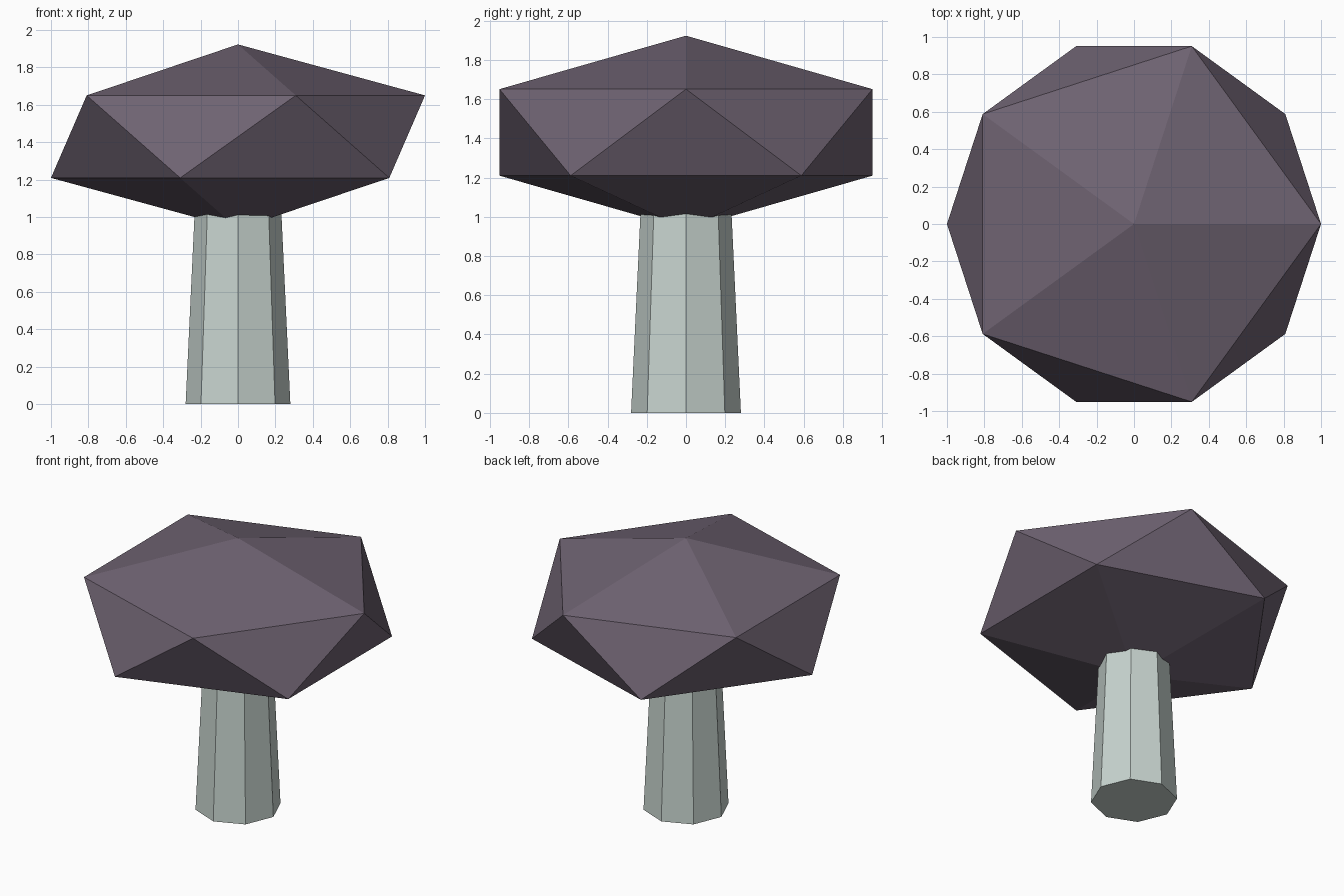
import bpy

if "Cube" in bpy.data.objects:
    bpy.data.objects.remove(bpy.data.objects["Cube"])


def material(name, rgb):
    """Flat material from 0-255 sRGB values, stored as linear."""
    def lin(c):
        c /= 255
        return c / 12.92 if c <= 0.04045 else ((c + 0.055) / 1.055) ** 2.4
    mat = bpy.data.materials.new(name)
    mat.diffuse_color = (*[lin(c) for c in rgb], 1)
    mat.use_nodes = True
    mat.node_tree.nodes["Principled BSDF"].inputs["Base Color"].default_value = mat.diffuse_color
    return mat


def finish(name, mat):
    obj = bpy.context.object
    obj.name = name
    obj.data.materials.append(mat)
    bpy.ops.object.transform_apply(location=True, rotation=True, scale=True)
    bpy.ops.object.shade_flat()
    return obj


# Tapered eight-sided stem, its top buried in the cap
STEM_TOP = 1.2
bpy.ops.mesh.primitive_cone_add(vertices=8, radius1=0.28,
                                radius2=0.28 - 0.047 * STEM_TOP,
                                depth=STEM_TOP, location=(0, 0, STEM_TOP / 2))
finish("stem", material("pale grey green", (200, 212, 207)))

# Flattened icosahedron cap with rings of radius 1
bpy.ops.mesh.primitive_ico_sphere_add(subdivisions=1, radius=1.118,
                                      location=(0, 0, 1.43))
bpy.context.object.scale = (1, 1, 0.441)
finish("cap", material("dusky purple", (111, 99, 114)))
